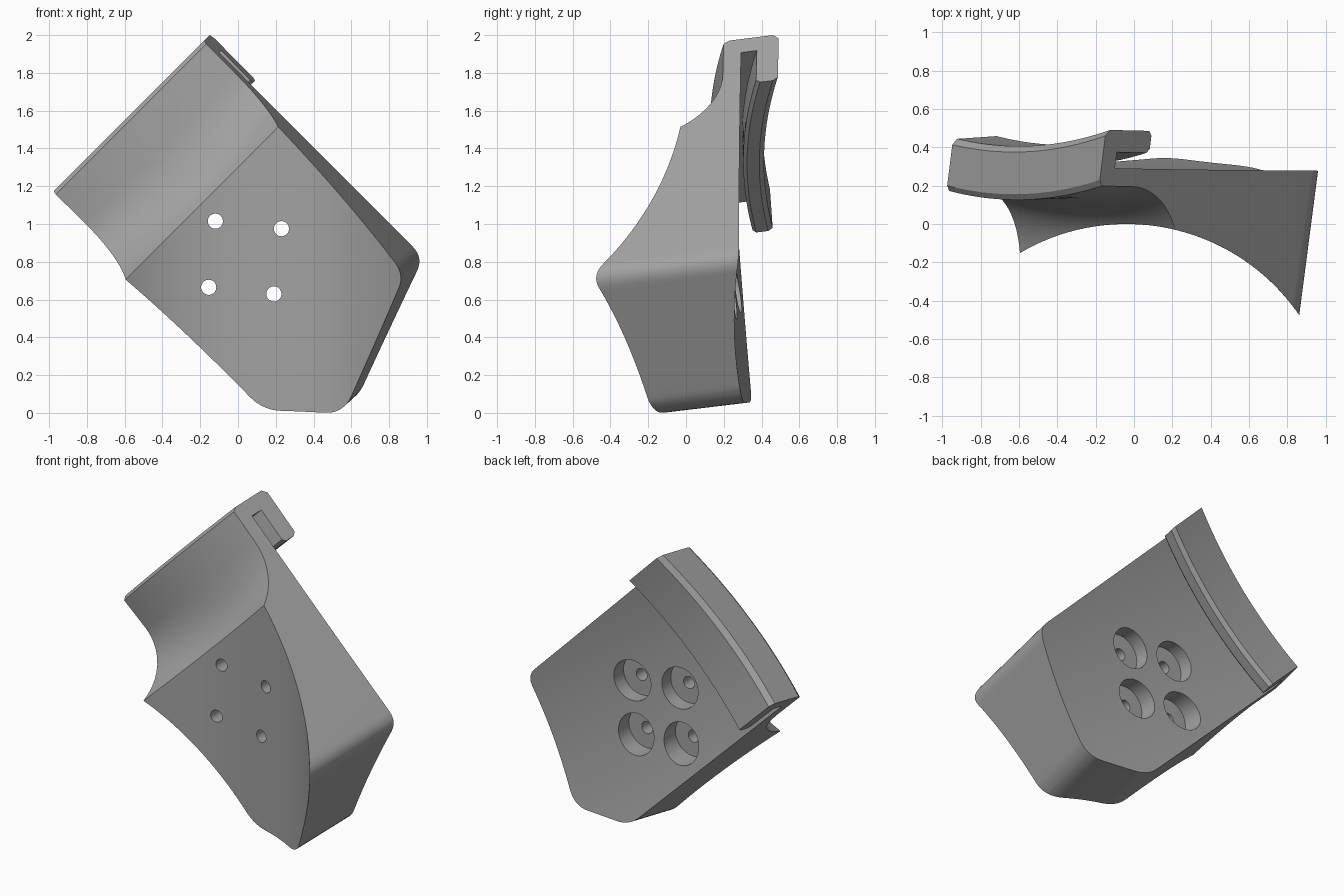
import bpy, bmesh, math
from mathutils import Vector

if "Cube" in bpy.data.objects:
    bpy.data.objects.remove(bpy.data.objects["Cube"])

R2 = math.sqrt(2)
SHEAR_X, SHEAR_Z = 0.13, 0.12      # the outline leans as it runs backwards


def to_xz(s, t):
    """s runs up-right across the bracket, t runs down-right along it."""
    return (s + t) / R2, (s - t) / R2


def back(s, t):
    """Shallow saddle on the rear side."""
    return 0.25 + 0.0226 * t + (s - 0.876 - 0.16 * t) ** 2 / 5.4


def saddle(s, t):
    """Upright cylindrical saddle on the front side."""
    dx = max(-1.05, min(1.05, to_xz(s, t)[0] + 0.04))
    return -1.095 + math.sqrt(1.095 ** 2 - dx * dx)


def make(name, verts, faces):
    bm = bmesh.new()
    vs = [bm.verts.new(v) for v in verts]
    for f in faces:
        bm.faces.new([vs[i] for i in f])
    bmesh.ops.recalc_face_normals(bm, faces=bm.faces)
    me = bpy.data.meshes.new(name)
    bm.to_mesh(me)
    bm.free()
    ob = bpy.data.objects.new(name, me)
    bpy.context.collection.objects.link(ob)
    return ob


def loft(name, rings):
    """Closed solid through a list of equal-length rings."""
    n, m = len(rings[0]), len(rings)
    faces = [list(range(n)), list(range((m - 1) * n, m * n))]
    for i in range(m - 1):
        for j in range(n):
            k = (j + 1) % n
            faces.append([i * n + j, i * n + k, (i + 1) * n + k, (i + 1) * n + j])
    return make(name, [v for r in rings for v in r], faces)


def boolean(ob, cutter, op):
    cutter.hide_render = True
    mod = ob.modifiers.new("cut", 'BOOLEAN')
    mod.operation, mod.object, mod.solver = op, cutter, 'EXACT'
    bpy.context.view_layer.objects.active = ob
    bpy.ops.object.modifier_apply(modifier=mod.name)
    bpy.data.objects.remove(cutter, do_unlink=True)


def profile(s):
    """Section at s: front saddle, cove, flange, hook, then rear saddle."""
    pts = []
    for i in range(33):                                   # front saddle
        t = 0.5 - 1.42 * i / 32
        pts.append((t, saddle(s, t)))
    low, high = saddle(s, -0.92), back(s, -1.28) - 0.09
    full = 1 - math.sqrt(1 - 0.81)
    for i in range(1, 13):                                # cove
        u = math.cos(math.pi / 2 * i / 12)
        k = (1 - math.sqrt(1 - (0.9 * u) ** 2)) / full
        pts.append((-1.28 + 0.36 * u, high - (high - low) * k))
    hook = [(-1.40, -.09), (-1.50, -.09), (-1.52, -.06), (-1.52, .16),
            (-1.49, .19), (-1.20, .19), (-1.18, .165), (-1.18, .10),
            (-1.20, .08), (-1.42, .08), (-1.42, 0)]
    pts += [(t, back(s, t) + h) for t, h in hook]         # flange and hook
    for i in range(1, 17):                                # rear saddle
        t = -1.42 + 1.92 * i / 16
        pts.append((t, back(s, t)))
    ring = []
    for t, y in pts:
        x, z = to_xz(s, t)
        ring.append((x, y, z))
    return ring


# Bracket body, swept across its width
bracket = loft("clamp_bracket", [profile(-0.2 + 1.8 * i / 48) for i in range(49)])

# Outline with rounded lower corners: (x, z, rounding)
left, right = 0.105, 1.227
corners = [(*to_xz(left, -1.8), 0), (left * R2 - 0.015, 0.015, 0.10),
           (0.581, 0.015, 0.11), (0.946, 0.789, 0.08), (*to_xz(right, -1.8), 0)]
outline = []
for i, (x, z, r) in enumerate(corners):
    p = Vector((x, z))
    if not r:
        outline.append(p)
        continue
    a = p + (Vector(corners[i - 1][:2]) - p).normalized() * r
    b = p + (Vector(corners[i + 1][:2]) - p).normalized() * r
    for j in range(9):
        u = j / 8
        outline.append(a * (1 - u) ** 2 + p * 2 * u * (1 - u) + b * u * u)
prism = loft("outline_cutter", [[(p.x + SHEAR_X * y, y, p.y + SHEAR_Z * y) for p in outline]
                                for y in (-0.8, 0.8)])
boolean(bracket, prism, 'INTERSECT')

# Bolt holes with wide counterbores at the rear
for x, z in [(-0.12, 1.015), (0.23, 0.975), (-0.155, 0.665), (0.19, 0.63)]:
    for radius, y0, y1 in [(0.135, 0.14, 0.6), (0.04, -0.5, 0.3)]:
        bpy.ops.mesh.primitive_cylinder_add(vertices=40, radius=radius, depth=y1 - y0,
                                            location=(x, (y0 + y1) / 2, z),
                                            rotation=(math.pi / 2, 0, 0))
        boolean(bracket, bpy.context.object, 'DIFFERENCE')

# Plain grey finish
grey = bpy.data.materials.new("grey")
grey.diffuse_color = (0.36, 0.36, 0.36, 1)
grey.use_nodes = True
grey.node_tree.nodes["Principled BSDF"].inputs["Base Color"].default_value = grey.diffuse_color
bracket.data.materials.clear()
bracket.data.materials.append(grey)
for f in bracket.data.polygons:
    f.material_index = 0

bpy.ops.object.select_all(action='DESELECT')
bracket.select_set(True)
bpy.context.view_layer.objects.active = bracket
bpy.ops.object.shade_smooth_by_angle(angle=math.radians(28))
